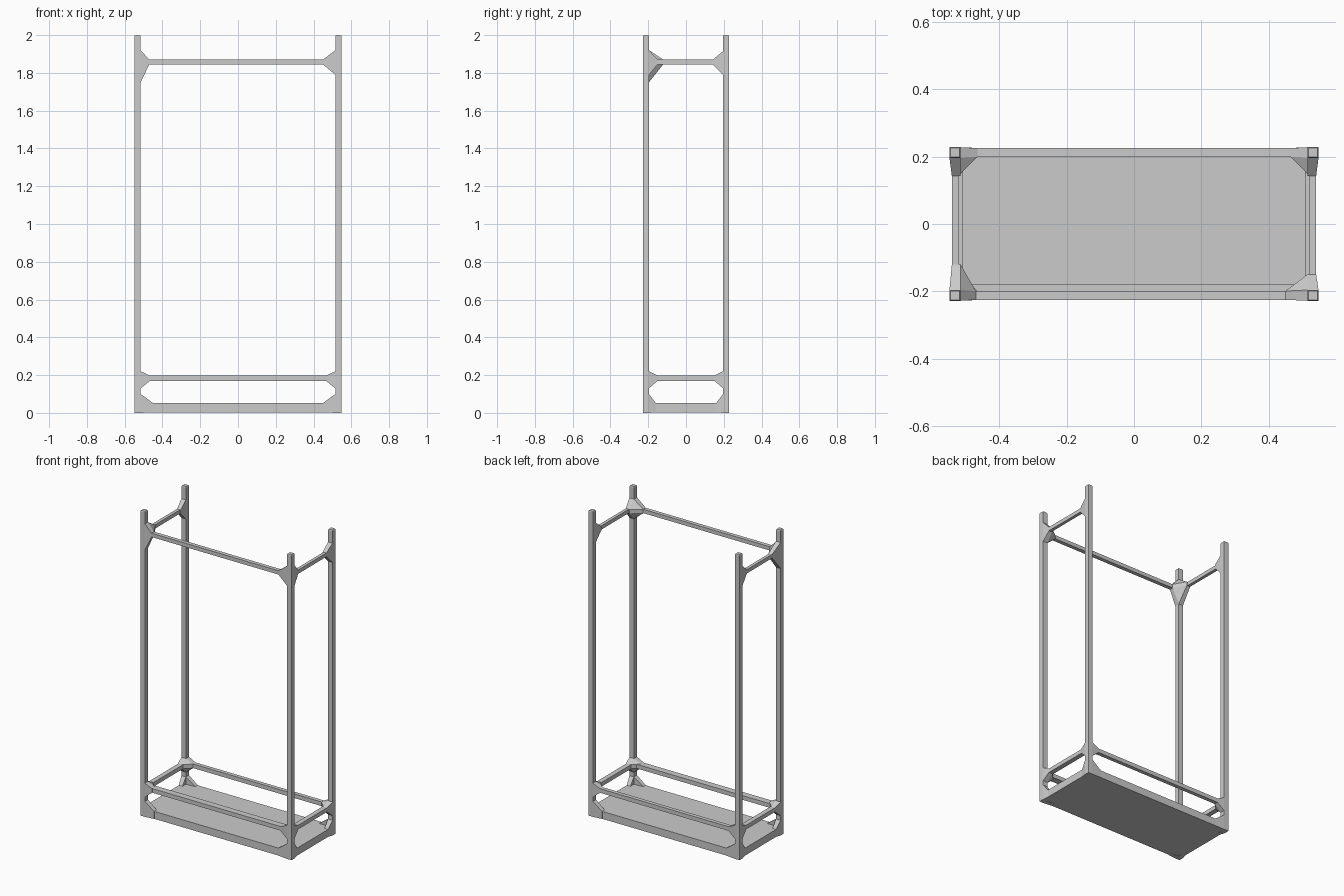
import bpy, bmesh
from itertools import product

if "Cube" in bpy.data.objects:
    bpy.data.objects.remove(bpy.data.objects["Cube"])


def box_points(x, y, z):
    return list(product(x, y, z))


def hull(name, points):
    """Flat-faced convex solid around the given points."""
    bm = bmesh.new()
    verts = [bm.verts.new(p) for p in points]
    res = bmesh.ops.convex_hull(bm, input=verts)
    junk = {g for g in res["geom_interior"] + res["geom_unused"]
            if isinstance(g, bmesh.types.BMVert)}
    bmesh.ops.delete(bm, geom=list(junk), context='VERTS')
    bmesh.ops.dissolve_limit(bm, angle_limit=0.01, verts=bm.verts, edges=bm.edges)
    bmesh.ops.recalc_face_normals(bm, faces=bm.faces)
    me = bpy.data.meshes.new(name)
    bm.to_mesh(me)
    bm.free()
    ob = bpy.data.objects.new(name, me)
    bpy.context.collection.objects.link(ob)
    return ob


def box(name, x, y, z):
    return hull(name, box_points(x, y, z))


# post cross-section (outer and inner offsets from the centre)
PX, PY = (0.515, 0.548), (0.196, 0.228)
RX, RY = (0.515, 0.541), (0.199, 0.225)


def side(pair, s):
    return (s * pair[0], s * pair[1])


def node(name, sx, sy, low, high, rail, reach_x=None, reach_y=None):
    """Corner bracket: post collar tapering out to the rail ends."""
    pts = box_points(side(PX, sx), side(PY, sy), (low, high))
    if reach_x:
        pts += box_points((sx * reach_x,), side(RY, sy), rail)
    if reach_y:
        pts += box_points(side(RX, sx), (sy * reach_y,), rail)
    hull(name, pts)


LOW, TOP, BASE = (0.170, 0.197), (1.845, 1.870), (0.003, 0.052)

# floor slab
box("base_floor", (-0.541, 0.541), (-0.224, 0.224), BASE)

for sx, sy in product((-1, 1), (-1, 1)):
    tag = ("front" if sy < 0 else "back") + ("_left" if sx < 0 else "_right")
    # upright with slightly eased top
    hull(tag + "_post", box_points(side(PX, sx), side(PY, sy), (0, 1.995))
         + box_points(side((0.518, 0.545), sx), side((0.199, 0.225), sy), (2.0,)))
    # brackets at base and lower rail
    node(tag + "_base_bracket_x", sx, sy, 0, 0.10, BASE, 0.45, None)
    node(tag + "_base_bracket_y", sx, sy, 0, 0.10, BASE, None, 0.16)
    node(tag + "_lower_bracket", sx, sy, 0.13, 0.22, LOW, 0.465, 0.15)
    # top brackets: the back ones only carry a side rail
    if sy < 0:
        low = 1.75 if sx < 0 else 1.79
        node(tag + "_top_bracket", sx, sy, low, 1.92, TOP,
             0.47 if sx < 0 else 0.45, 0.12 if sx < 0 else 0.15)
    else:
        node(tag + "_top_bracket", sx, sy, 1.79, 1.915, TOP, None, 0.142)

# side rails, lower and upper
for s, tag in ((-1, "left"), (1, "right")):
    box(tag + "_lower_rail", side((0.508, 0.54), s), (-0.2, 0.2), LOW)
    box(tag + "_top_rail", side((0.520, 0.541), s), (-0.2, 0.2), TOP)

# long rails: two below, only the front one above
box("front_lower_rail", (-0.52, 0.52), (-0.223, -0.18), LOW)
box("back_lower_rail", (-0.52, 0.52), RY, LOW)
box("front_top_rail", (-0.52, 0.52), side(RY, -1), TOP)
